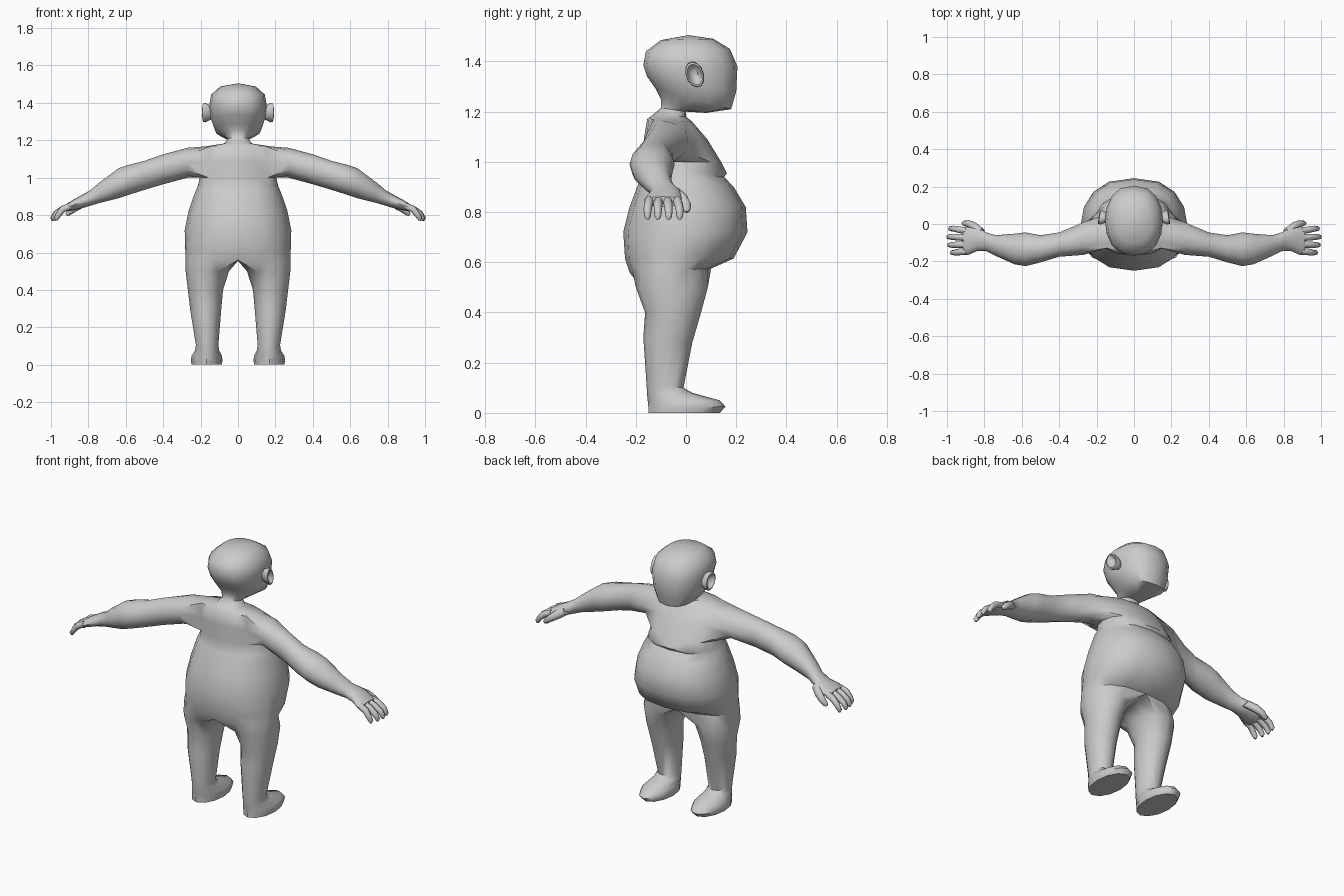
import bpy, bmesh, math

if "Cube" in bpy.data.objects:
    bpy.data.objects.remove(bpy.data.objects["Cube"])

skin = bpy.data.materials.new("grey_clay")
skin.diffuse_color = (0.6, 0.6, 0.6, 1)
skin.use_nodes = True
skin.node_tree.nodes["Principled BSDF"].inputs["Base Color"].default_value = skin.diffuse_color


def ring(bm, pts):
    return [bm.verts.new(p) for p in pts]


def bridge(bm, a, b, closed=True):
    n = len(a)
    for i in range(n if closed else n - 1):
        j = (i + 1) % n
        bm.faces.new((a[i], a[j], b[j], b[i]))


def finish(bm, name, angle=50):
    """Turn a half model into a mirrored, smooth-shaded object."""
    bmesh.ops.recalc_face_normals(bm, faces=bm.faces)
    if bm.calc_volume(signed=True) < 0:
        bmesh.ops.reverse_faces(bm, faces=bm.faces)
    me = bpy.data.meshes.new(name)
    bm.to_mesh(me)
    bm.free()
    me.materials.append(skin)
    ob = bpy.data.objects.new(name, me)
    bpy.context.collection.objects.link(ob)
    mod = ob.modifiers.new("mirror", 'MIRROR')
    mod.use_clip = True
    bpy.ops.object.select_all(action='DESELECT')
    ob.select_set(True)
    bpy.context.view_layer.objects.active = ob
    bpy.ops.object.shade_smooth_by_angle(angle=math.radians(angle))
    return ob


# ---- body: half rings from hips to crown (z front, z back, y front, y back, half width)
BODY = [
    (.575, .56, .10, -.225, .28), (.615, .615, .19, -.243, .282),
    (.72, .72, .245, -.25, .285), (.82, .82, .238, -.225, .265),
    (.90, .90, .19, -.195, .238), (.94, .94, .152, -.178, .222),
    (.955, .955, .163, -.172, .215),
    (1.0, 1.0, .14, -.165, .205), (1.09, 1.09, .085, -.168, .20),
    (1.16, 1.17, .025, -.155, .19),
    (1.18, 1.185, 0, -.135, .075), (1.20, 1.215, 0, -.10, .055),
    (1.195, 1.25, .08, -.10, .075), (1.21, 1.29, .18, -.12, .122),
    (1.28, 1.34, .20, -.155, .143), (1.38, 1.385, .205, -.17, .155),
    (1.45, 1.44, .175, -.16, .143), (1.49, 1.485, .11, -.10, .095),
]
ARM_ROW = 7            # the arm leaves the body between this row and two above
C0, C1 = 2, 6          # columns spanned by the arm opening

bm = bmesh.new()
rows = []
for zf, zb, yf, yb, w in BODY:
    pts = []
    for i in range(9):
        t = math.pi * i / 8
        c = math.cos(t)
        x = 0 if i in (0, 8) else w * math.sin(t) ** .8
        pts.append((x, (yf + yb) / 2 + (yf - yb) / 2 * c, (zf + zb) / 2 + (zf - zb) / 2 * c))
    rows.append(ring(bm, pts))
for k in range(len(rows) - 1):
    for i in range(8):
        if ARM_ROW <= k < ARM_ROW + 2 and C0 <= i < C1:
            continue
        a, b = rows[k], rows[k + 1]
        bm.faces.new((a[i], a[i + 1], b[i + 1], b[i]))
crown = bm.verts.new((0, .01, 1.505))
for i in range(8):
    bm.faces.new((rows[-1][i], rows[-1][i + 1], crown))

# ---- leg and foot: (z front, z back, x inner, x outer, y back, y front)
LEG = [
    (.50, .50, .048, .28, -.20, .087), (.40, .40, .08, .268, -.163, .06),
    (.28, .30, .09, .255, -.17, .025), (.10, .11, .105, .225, -.157, -.01),
    (.08, .07, .10, .23, -.155, .025), (.05, .045, .086, .248, -.152, .135),
    (.025, .02, .083, .252, -.15, .157), (0, 0, .087, .247, -.15, .135),
]
crotch = ring(bm, [(0, -.13, .555), (0, -.05, .557), (0, .03, .565)])
prev = rows[0] + crotch
for zf, zb, x0, x1, yb, yf in LEG:
    pts = []
    for i in range(12):
        t = (i - 4) * math.pi / 6
        s = -math.sin(t)
        pts.append(((x0 + x1) / 2 + (x1 - x0) / 2 * math.cos(t),
                    (yf + yb) / 2 + (yf - yb) / 2 * s,
                    (zf + zb) / 2 + (zf - zb) / 2 * s))
    cur = ring(bm, pts)
    bridge(bm, prev, cur)
    prev = cur
bm.faces.new(prev)

# ---- arm and palm: (x, y back, y front, z bottom, z top)
ARM = [
    (.27, -.165, .01, 1.0, 1.16), (.40, -.175, -.045, .965, 1.125),
    (.50, -.205, -.06, .935, 1.09), (.58, -.225, -.045, .91, 1.07),
    (.64, -.215, -.052, .89, 1.05), (.74, -.17, -.06, .865, .975),
    (.79, -.145, -.045, .85, .933), (.84, -.145, -.015, .835, .905),
    (.885, -.165, -.018, .825, .88), (.915, -.165, -.018, .82, .862),
]
lo, mid, hi = rows[ARM_ROW:ARM_ROW + 3]
prev = lo[C0:C1 + 1] + [mid[C1]] + hi[C0:C1 + 1][::-1] + [mid[C0]]
for x, yb, yf, z0, z1 in ARM:
    pts = []
    for i in range(12):
        t = (i - 2) * math.pi / 6
        pts.append((x, (yf + yb) / 2 - (yf - yb) / 2 * math.sin(t),
                    (z0 + z1) / 2 - (z1 - z0) / 2 * math.cos(t)))
    cur = ring(bm, pts)
    bridge(bm, prev, cur)
    prev = cur
bm.faces.new(prev)
finish(bm, "body")


# ---- fingers and thumb: tapered tubes bent downwards
def tube(bm, path, radii, n=8):
    prev = None
    for k, (x, y, z) in enumerate(path):
        a, b = path[max(k - 1, 0)], path[min(k + 1, len(path) - 1)]
        dx, dz = b[0] - a[0], b[2] - a[2]
        length = math.hypot(dx, dz)
        nx, nz = -dz / length, dx / length
        cur = ring(bm, [(x + nx * radii[k] * math.cos(t), y + radii[k] * math.sin(t),
                         z + nz * radii[k] * math.cos(t))
                        for t in (2 * math.pi * i / n for i in range(n))])
        if prev:
            bridge(bm, prev, cur)
        else:
            bm.faces.new(cur)
        prev = cur
    bm.faces.new(prev)


bm = bmesh.new()
for y0, y1, tip in ((-.036, -.025, .99), (-.073, -.069, 1.0), (-.11, -.112, .995), (-.146, -.153, .98)):
    tube(bm, [(.895, y0, .848), (.935, (y0 + y1) / 2, .833), (tip - .025, y1, .808),
              (tip - .008, y1, .782), (tip - .009, y1, .77)], [.018, .018, .016, .013, .006])
finish(bm, "fingers")

bm = bmesh.new()
tube(bm, [(.81, -.045, .88), (.85, -.015, .855), (.885, .002, .83), (.91, .003, .808), (.918, .003, .80)],
     [.024, .024, .019, .014, .006])
finish(bm, "thumb")

# ---- ear: cupped oval, (x, scale)
bm = bmesh.new()
prev = None
for x, s in ((.125, .6), (.155, .8), (.172, 1.0), (.186, .95), (.188, .8), (.176, .6), (.165, .35)):
    pts = []
    for i in range(12):
        t = math.pi * i / 6
        u, v = .037 * s * math.cos(t), .052 * s * math.sin(t)
        pts.append((x - .15 * u, .035 + u - .2 * v, 1.348 + v))
    cur = ring(bm, pts)
    if prev:
        bridge(bm, prev, cur)
    else:
        bm.faces.new(cur)
    prev = cur
bm.faces.new(prev)
finish(bm, "ear")
